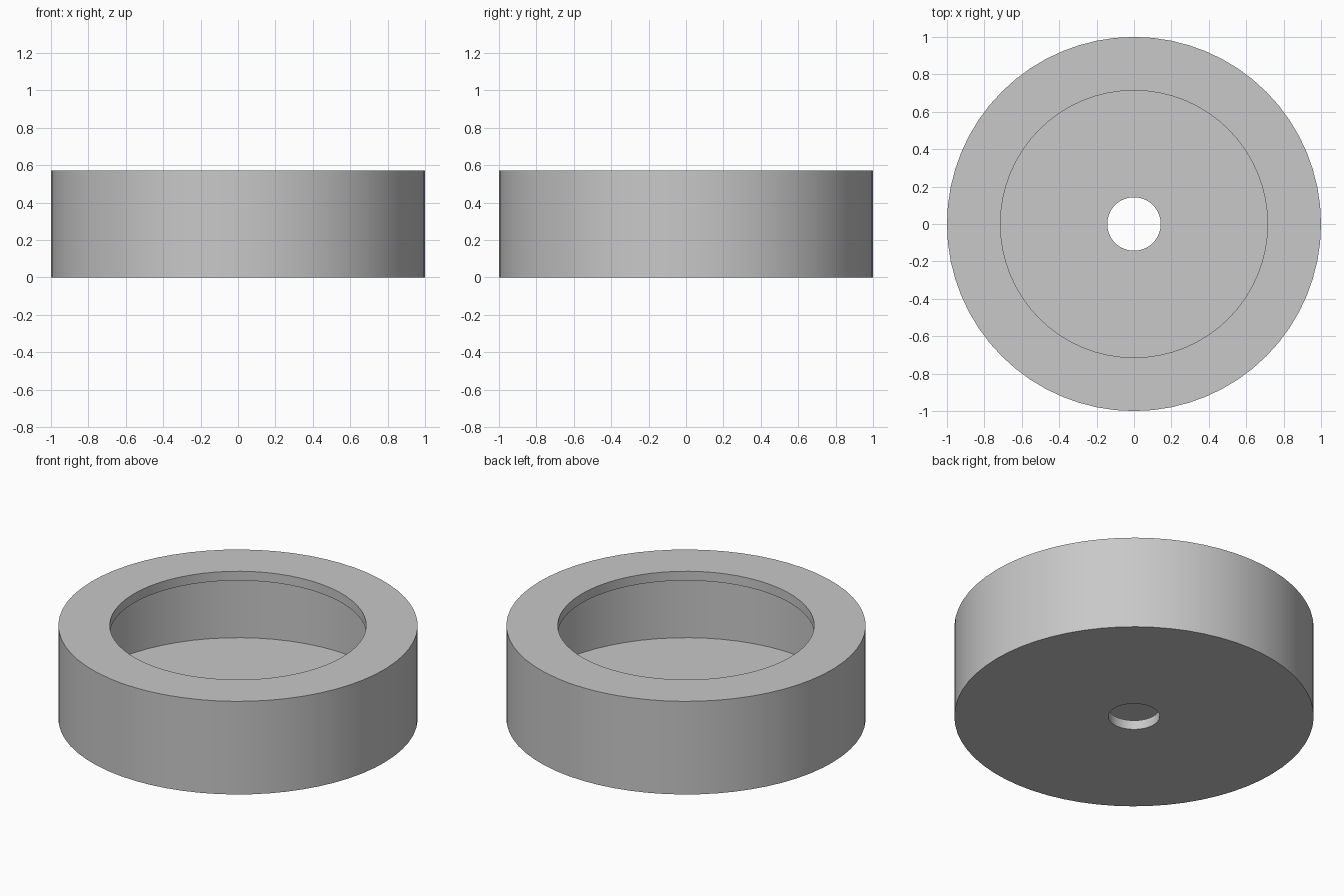
import bpy
import bmesh
import math
from mathutils import Matrix, Vector

cube = bpy.data.objects.get("Cube")
if cube:
    bpy.data.objects.remove(cube, do_unlink=True)

SEGMENTS = 64
OUTER, HEIGHT = 1.0, 0.572
OPENING, HOLE = 0.714, 0.143
WALL = 0.057

# Plain grey material
grey = bpy.data.materials.new("grey")
grey.use_nodes = True
colour = (0.58, 0.58, 0.58, 1)
grey.diffuse_color = colour
grey.node_tree.nodes["Principled BSDF"].inputs["Base Color"].default_value = colour


def lathe(name, profile):
    """Revolve a closed (radius, height) profile around the z axis."""
    bm = bmesh.new()
    rings = []
    for i in range(SEGMENTS):
        turn = Matrix.Rotation(math.tau * i / SEGMENTS, 3, "Z")
        rings.append([bm.verts.new(turn @ Vector((r, 0, z))) for r, z in profile])
    count = len(profile)
    for i, ring in enumerate(rings):
        after = rings[(i + 1) % SEGMENTS]
        for j in range(count):
            k = (j + 1) % count
            bm.faces.new((ring[j], after[j], after[k], ring[k]))
    bmesh.ops.recalc_face_normals(bm, faces=bm.faces)
    mesh = bpy.data.meshes.new(name)
    bm.to_mesh(mesh)
    bm.free()
    mesh.materials.append(grey)
    obj = bpy.data.objects.new(name, mesh)
    bpy.context.collection.objects.link(obj)
    return obj


# Hollow round housing: floor with centre hole, thin wall and inward top lip
housing = lathe("round_housing", [
    (HOLE, 0), (OUTER, 0), (OUTER, HEIGHT), (OPENING, HEIGHT),
    (OPENING, HEIGHT - WALL), (OUTER - WALL, HEIGHT - WALL),
    (OUTER - WALL, WALL), (HOLE, WALL),
])

# Smooth round walls with crisp rims
bpy.ops.object.select_all(action="DESELECT")
housing.select_set(True)
bpy.context.view_layer.objects.active = housing
bpy.ops.object.shade_smooth_by_angle(angle=math.radians(30))
